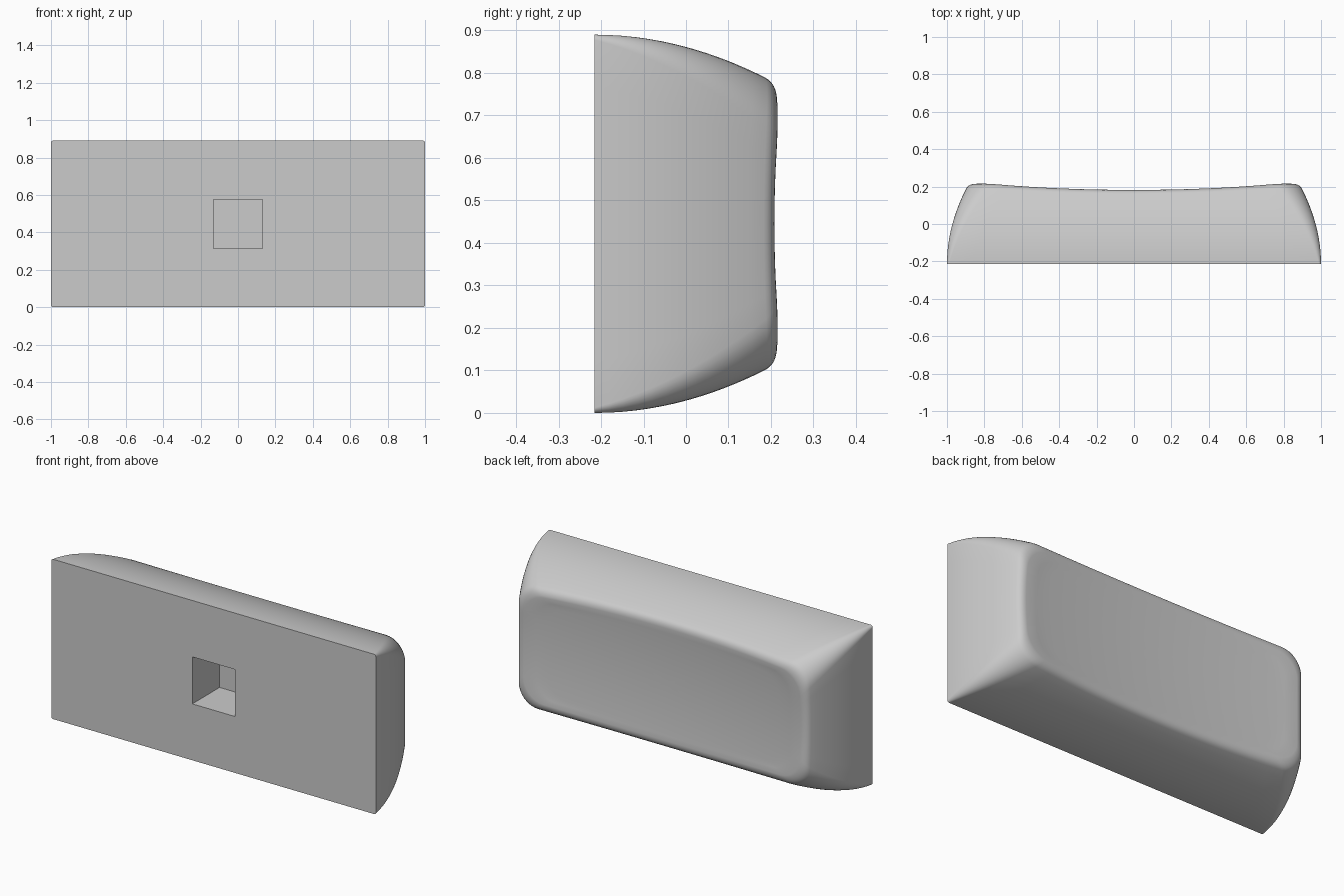
import bpy, bmesh, math

if "Cube" in bpy.data.objects:
    bpy.data.objects.remove(bpy.data.objects["Cube"])

FRONT, MID, HALF_X, HALF_Z = -0.215, 0.445, 1.0, 0.445
CORNER, LONG, SHORT = 8, 16, 8          # segments per corner and per straight side


def dish(x, z):
    """Depth of the scooped back face."""
    return 0.168 + 0.04 * (x / 0.87) ** 2 + 0.011 * (z / 0.28) ** 2


def outline(inset, r):
    """Rounded rectangle as (x, z) points, always with the same count."""
    hx, hz = HALF_X - inset, HALF_Z - inset
    pts = []
    for i, (sx, sz) in enumerate([(1, 1), (-1, 1), (-1, -1), (1, -1)]):
        for j in range(CORNER + 1):
            a = (i + j / CORNER) * math.pi / 2
            pts.append((sx * (hx - r) + r * math.cos(a), sz * (hz - r) + r * math.sin(a)))
        # straight run to the next corner
        n = LONG if i % 2 == 0 else SHORT
        x0, z0 = pts[-1]
        x1, z1 = (-x0, z0) if i % 2 == 0 else (x0, -z0)
        pts += [(x0 + (x1 - x0) * k / n, z0 + (z1 - z0) * k / n) for k in range(1, n)]
    return pts


def side_inset(y):
    return 0.108 * ((y - FRONT) / 0.415) ** 2


def corner_radius(y):
    return 0.012 + 0.11 * (y - FRONT) / 0.415


rim = outline(0.13, 0.12)
count = len(rim)
tops = [dish(x, z) for x, z in rim]
bm = bmesh.new()
loops = []


def add_loop(points):
    loops.append([bm.verts.new((x, y, z + MID)) for x, y, z in points])


def shell_point(k, inset, y):
    x, z = outline(inset, corner_radius(y))[k]
    return x, y, z


# bowed side walls
for s in range(13):
    row = []
    for k in range(count):
        y = FRONT + s / 12 * (tops[k] - 0.025 - FRONT)
        row.append(shell_point(k, side_inset(y), y))
    add_loop(row)

# soft rim around the back
for s in range(1, 7):
    t = s / 6
    row = []
    for k in range(count):
        y0, y2 = tops[k] - 0.025, tops[k]
        a, b = side_inset(y0), side_inset(y2)
        inset = (1 - t) ** 2 * a + 2 * t * (1 - t) * b + t * t * (b + 0.033)
        y = (1 - t) ** 2 * y0 + (1 - (1 - t) ** 2) * y2
        row.append(shell_point(k, inset, y))
    add_loop(row)

# scooped back face as shrinking loops
edge = [(v.co.x, v.co.z - MID) for v in loops[-1]]
for s in range(1, 12):
    f = 1 - s / 12
    add_loop([(x * f, dish(x * f, z * f), z * f) for x, z in edge])

for lo, hi in zip(loops, loops[1:]):
    for k in range(count):
        n = (k + 1) % count
        bm.faces.new((lo[k], lo[n], hi[n], hi[k]))
centre = bm.verts.new((0, dish(0, 0), MID))
for k in range(count):
    bm.faces.new((loops[-1][k], loops[-1][(k + 1) % count], centre))

# square socket in the flat front
square = [(-0.131, -0.131), (0.131, -0.131), (0.131, 0.131), (-0.131, 0.131)]
mouth = [bm.verts.new((x, FRONT, z + MID)) for x, z in square]
floor = [bm.verts.new((x, FRONT + 0.24, z + MID)) for x, z in square]
for k in range(4):
    n = (k + 1) % 4
    bm.faces.new((mouth[k], mouth[n], floor[n], floor[k]))
bm.faces.new(floor)

# flat front face around the socket
border = [bm.edges.get((ring[k], ring[(k + 1) % len(ring)]))
          for ring in (loops[0], mouth) for k in range(len(ring))]
bmesh.ops.triangle_fill(bm, edges=border, use_beauty=True)
bmesh.ops.recalc_face_normals(bm, faces=bm.faces)

mesh = bpy.data.meshes.new("key_cap")
bm.to_mesh(mesh)
bm.free()
cap = bpy.data.objects.new("key_cap", mesh)
bpy.context.collection.objects.link(cap)

grey = bpy.data.materials.new("light grey")
grey.diffuse_color = (0.6, 0.6, 0.6, 1)
grey.use_nodes = True
grey.node_tree.nodes["Principled BSDF"].inputs["Base Color"].default_value = grey.diffuse_color
mesh.materials.append(grey)

bpy.context.view_layer.objects.active = cap
cap.select_set(True)
bpy.ops.object.shade_smooth_by_angle(angle=math.radians(35))
